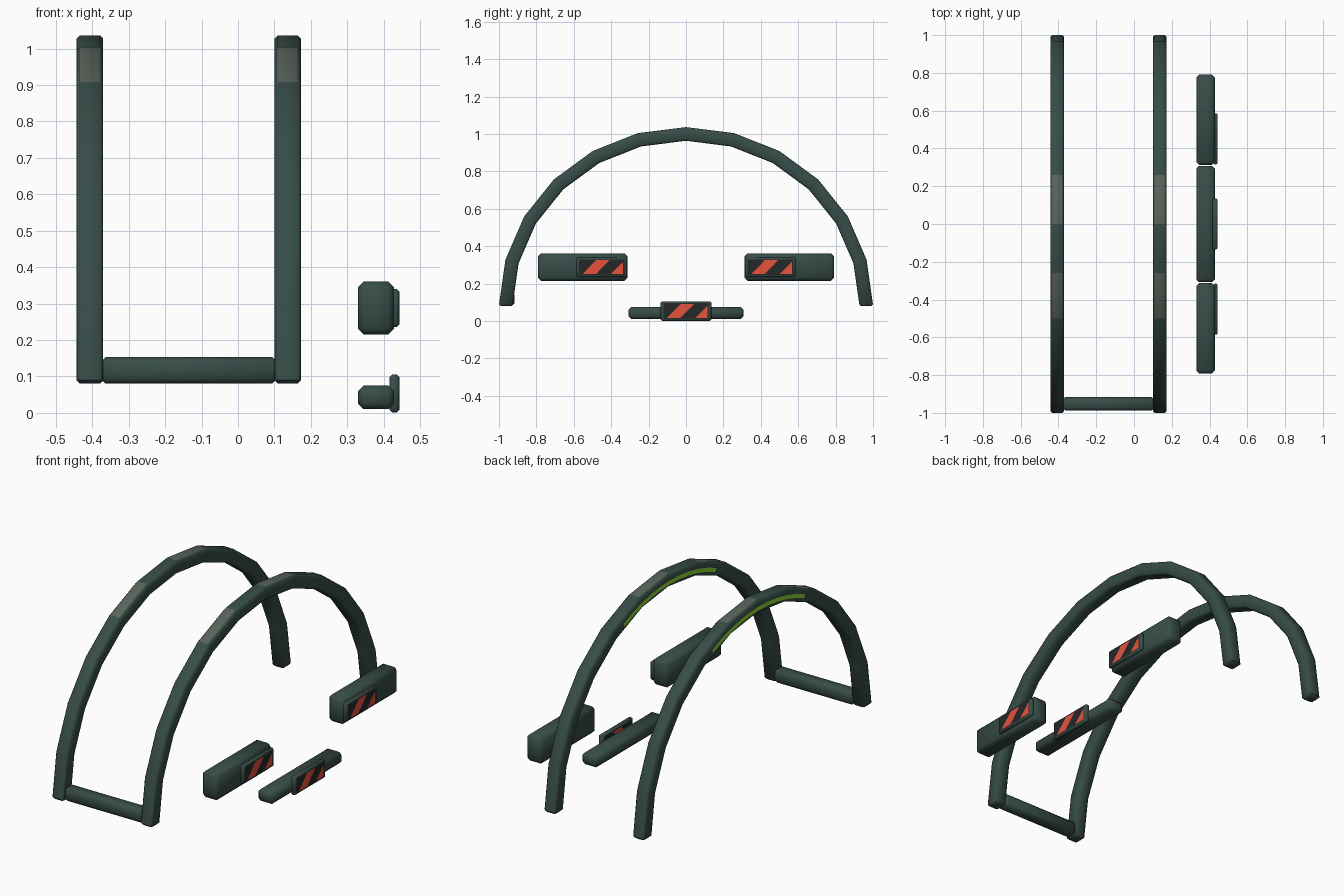
import bpy, bmesh, math

cube = bpy.data.objects.get("Cube")
if cube:
    bpy.data.objects.remove(cube, do_unlink=True)


def material(name, rgb):
    m = bpy.data.materials.new(name)
    m.use_nodes = True
    m.diffuse_color = (*rgb, 1)
    m.node_tree.nodes["Principled BSDF"].inputs["Base Color"].default_value = (*rgb, 1)
    return m


GREEN = material("dark_green", (0.038, 0.073, 0.063))
GREY = material("grey_patch", (0.102, 0.13, 0.105))
BLACK = material("black_screen", (0.018, 0.021, 0.021))
RED = material("red_stripe", (0.82, 0.087, 0.045))
LIME = material("lime_strip", (0.27, 0.68, 0.035))


def finish(name, bm, mats, smooth=True):
    mesh = bpy.data.meshes.new(name)
    bm.to_mesh(mesh)
    bm.free()
    for m in mats:
        mesh.materials.append(m)
    obj = bpy.data.objects.new(name, mesh)
    bpy.context.collection.objects.link(obj)
    if smooth:
        bpy.ops.object.select_all(action='DESELECT')
        obj.select_set(True)
        bpy.context.view_layer.objects.active = obj
        bpy.ops.object.shade_smooth_by_angle(angle=math.radians(50))
    return obj


def box(name, lo, hi, bevel):
    """Chamfered box between two corners."""
    bm = bmesh.new()
    bmesh.ops.create_cube(bm, size=1)
    for v in bm.verts:
        v.co = [(a + b) / 2 + c * (b - a) for a, b, c in zip(lo, hi, v.co)]
    bmesh.ops.bevel(bm, geom=bm.edges[:], offset=bevel, segments=1, affect='EDGES')
    return finish(name, bm, [GREEN])


def plate(name, x, polygons, mat):
    """Flat polygons given as (y, z) outlines in the plane at x."""
    bm = bmesh.new()
    for poly in polygons:
        bm.faces.new([bm.verts.new((x, y, z)) for y, z in poly])
    return finish(name, bm, [mat], smooth=False)


# Arch shape: half ellipse in the y-z plane
RY, RZ, BASE = 0.963, 0.92, 0.08
HALF, CHAMFER = 0.0365, 0.009


def arch_point(deg, offset=0.0):
    a = math.radians(deg)
    ny, nz = RZ * math.sin(a), RY * math.cos(a)
    n = math.hypot(ny, nz)
    return (RY * math.sin(a) + offset * ny / n,
            BASE + RZ * math.cos(a) + offset * nz / n)


def arch(name, x):
    """Chamfered square tube with grey patches on two outer segments."""
    h, k = HALF, HALF - CHAMFER
    section = [(-k, h), (k, h), (h, k), (h, -k), (k, -h), (-k, -h), (-h, -k), (-h, k)]
    steps = [(d, 1) for d in range(-75, 76, 15)]
    steps = [(-90, 0.75), (-89.4, 1)] + steps + [(89.4, 1), (90, 0.75)]
    bm = bmesh.new()
    rings = []
    for deg, s in steps:
        ring = []
        for sx, out in section:
            ring.append(bm.verts.new((x + sx * s, *arch_point(deg, out * s))))
        rings.append(ring)
    for i, (a, b) in enumerate(zip(rings, rings[1:])):
        for j in range(8):
            n = (j + 1) % 8
            f = bm.faces.new((a[j], a[n], b[n], b[j]))
            if j == 0 and steps[i][0] in (-30, 0):
                f.material_index = 1
    bm.faces.new(rings[0])
    bm.faces.new(rings[-1])
    bmesh.ops.recalc_face_normals(bm, faces=bm.faces[:])
    return finish(name, bm, [GREEN, GREY])


def light_strip(name, x):
    """Thin curved strip on the -x side of an arch."""
    quads = [[arch_point(d, -0.022), arch_point(d, 0.0),
              arch_point(d + 5, 0.0), arch_point(d + 5, -0.022)]
             for d in range(-25, 25, 5)]
    return plate(name, x - HALF - 0.002, quads, LIME)


# Two arches joined by a bar at the front
for side, x in (("right", -0.4065), ("left", 0.1365)):
    arch(side + "_arch", x)
    light_strip(side + "_light_strip", x)
box("front_crossbar", (-0.378, -0.988, 0.08), (0.108, -0.917, 0.153), 0.014)


def warning_panel(name, y, z, half_z, x0):
    """Framed screen facing +x with slanted red stripes."""
    box(name + "_panel", (x0, y - 0.135, z - half_z), (0.443, y + 0.135, z + half_z), 0.007)
    w, h, x = 0.121, 0.042, 0.4435
    plate(name + "_screen", x,
          [[(y - w, z - h), (y + w, z - h), (y + w, z + h), (y - w, z + h)]], BLACK)
    a, b = y - 0.103, y + 0.048
    bottom, top, right = z - 0.038, z + 0.038, y + 0.115
    plate(name + "_stripes", x + 0.001,
          [[(a, bottom), (a + 0.072, bottom), (a + 0.146, top), (a + 0.074, top)],
           [(b, bottom), (right, bottom), (right, bottom + 0.066)]], RED)


# Side boxes and low centre bar, each with a warning panel
for name, s in (("front", -1), ("rear", 1)):
    y0, y1 = sorted((s * 0.312, s * 0.792))
    box(name + "_box", (0.33, y0, 0.215), (0.428, y1, 0.361), 0.016)
    warning_panel(name, s * 0.451, 0.288, 0.052, 0.42)
box("centre_bar", (0.33, -0.308, 0.01), (0.428, 0.308, 0.075), 0.015)
warning_panel("centre", 0, 0.053, 0.052, 0.416)

# Back of the centre panel, where it rises above the bar
plate("centre_back_screen", 0.4155,
      [[(-0.121, 0.07), (-0.121, 0.097), (0.121, 0.097), (0.121, 0.07)]], BLACK)
plate("centre_back_stripe", 0.415,
      [[(-0.05, 0.07), (-0.029, 0.092), (0.043, 0.092), (0.022, 0.07)]], RED)
